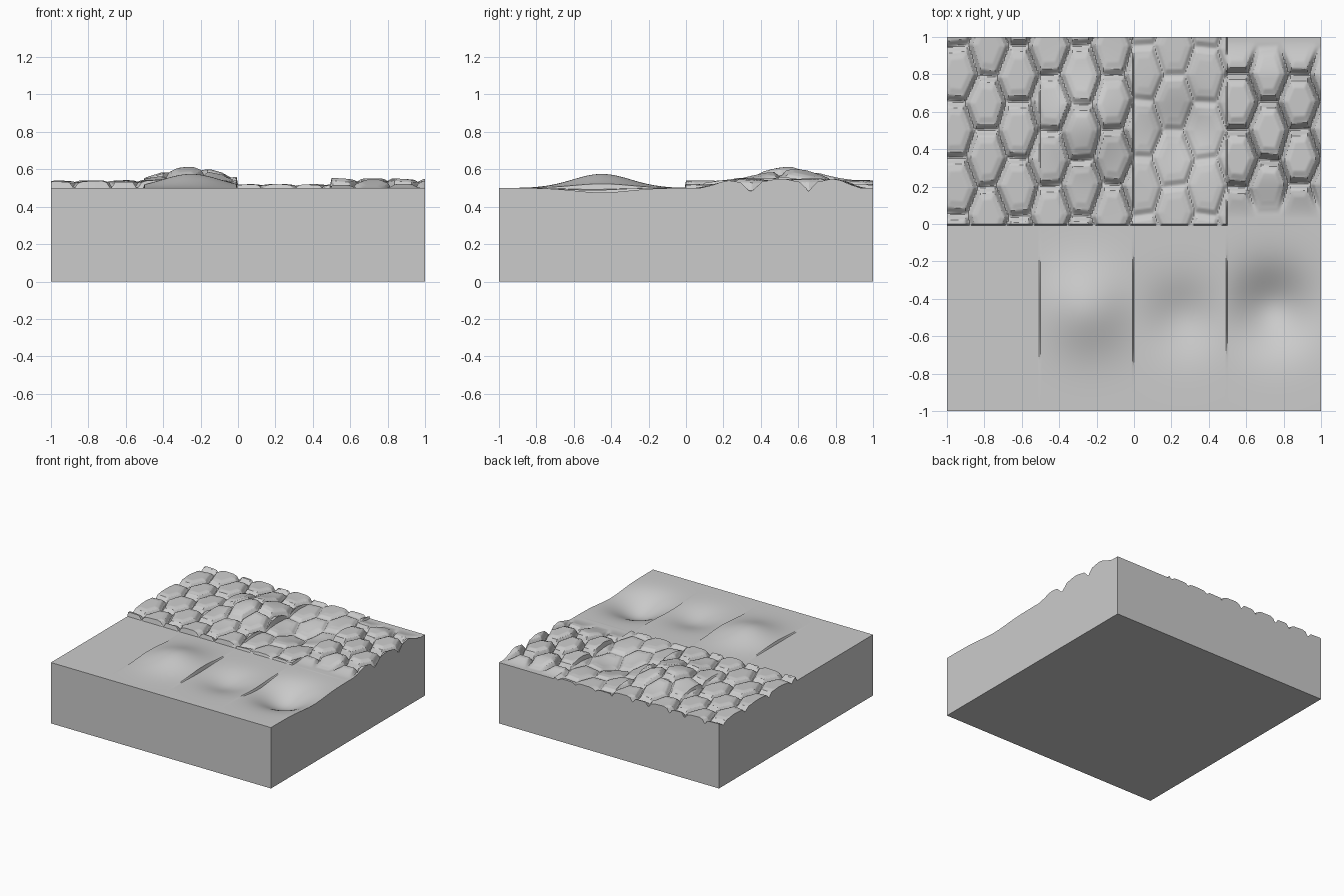
import bpy, bmesh, math, random
from mathutils import Vector

if "Cube" in bpy.data.objects:
    bpy.data.objects.remove(bpy.data.objects["Cube"], do_unlink=True)

LEVEL = 0.5           # height of the undisturbed ground
COL, ROW = 1 / 6, 0.3  # stone spacing
SQUASH = COL * 2 / math.sqrt(3) / ROW  # makes the stretched hexagons regular

# Stone centres: staggered columns with slight irregularity
random.seed(4)
stones = {}
for i in range(-8, 9):
    for j in range(-3, 7):
        cx = i * COL + 0.05 + random.uniform(-0.01, 0.01)
        cy = (j + 0.5 * (i % 2)) * ROW + 0.2 + random.uniform(-0.015, 0.015)
        tilt = Vector((random.uniform(-1, 1), random.uniform(-1, 1)))
        stones[i, j] = (Vector((cx, cy * SQUASH)), random.uniform(0.82, 0.95), tilt)


def clamp(t):
    return max(0.0, min(1.0, t))


def smooth(t):
    t = clamp(t)
    return t * t * (3 - 2 * t)


def cobble(x, y):
    """Stone relief from 0 in the joints to about 1 on the crowns."""
    p = Vector((x, y * SQUASH))
    i0 = round((x - 0.05) / COL)
    near = []
    for i in range(i0 - 2, i0 + 3):
        j0 = round((y - 0.2) / ROW - 0.5 * (i % 2))
        near += [stones[i, j] for j in (j0 - 1, j0, j0 + 1) if (i, j) in stones]
    near.sort(key=lambda s: (s[0] - p).length_squared)
    centre, top, tilt = near[0]
    edge = min((s[0] - centre).normalized().dot((s[0] + centre) / 2 - p)
               for s in near[1:])
    wall = 0.8 * clamp((edge - 0.003) / 0.018) + 0.2 * clamp((edge - 0.025) / 0.02)
    return wall * min(1.0, top + tilt.dot(p - centre))


def mound(x, y, cx, cy, height, spread):
    return height * math.exp(-((x - cx) ** 2 + (y - cy) ** 2) / (2 * spread ** 2))


def surface(x, y):
    """Four strips across, smooth in the front half and paved in the back."""
    strip = min(3, int((x + 1) / 0.5 + 0.001))
    paved = y > -0.001
    yy = y - 1 if paved else y
    z = LEVEL
    if strip == 1:
        z += mound(x, yy, -0.25, -0.45, 0.075, 0.155)
    elif strip == 2:
        z -= mound(x, yy, 0.26, -0.5, 0.055, 0.13)
    elif strip == 3 and not paved:
        z -= mound(x, yy, 0.74, -0.45, 0.12, 0.145)
    if paved:
        relief = cobble(x, y)
        if strip < 2:
            z += 0.042 * relief
        elif strip == 2:
            z += 0.022 * relief
        else:  # stones that fade away at both ends
            fade = smooth((y - 0.03) / 0.25) * smooth((0.98 - y) / 0.2)
            z += fade * (0.07 * relief - 0.016)
    return z


# Sculpted top
bm = bmesh.new()
bmesh.ops.create_grid(bm, x_segments=280, y_segments=280, size=1)
for v in bm.verts:
    v.co.z = surface(v.co.x, v.co.y)

# Side walls and underside
rim = [e for e in bm.edges if e.is_boundary]
skirt = bmesh.ops.extrude_edge_only(bm, edges=rim)["geom"]
for v in skirt:
    if isinstance(v, bmesh.types.BMVert):
        v.co.z = 0
base = [e for e in skirt if isinstance(e, bmesh.types.BMEdge) and e.is_boundary]
bmesh.ops.contextual_create(bm, geom=base)
bmesh.ops.recalc_face_normals(bm, faces=bm.faces)

mesh = bpy.data.meshes.new("terrain_block")
bm.to_mesh(mesh)
bm.free()

# Plain grey finish
grey = bpy.data.materials.new("plain_grey")
grey.use_nodes = True
colour = (0.6, 0.6, 0.6, 1)
grey.diffuse_color = colour
grey.node_tree.nodes["Principled BSDF"].inputs["Base Color"].default_value = colour
mesh.materials.append(grey)

block = bpy.data.objects.new("terrain_block", mesh)
bpy.context.collection.objects.link(block)
bpy.ops.object.select_all(action="DESELECT")
block.select_set(True)
bpy.context.view_layer.objects.active = block
bpy.ops.object.shade_smooth_by_angle(angle=math.radians(30))
